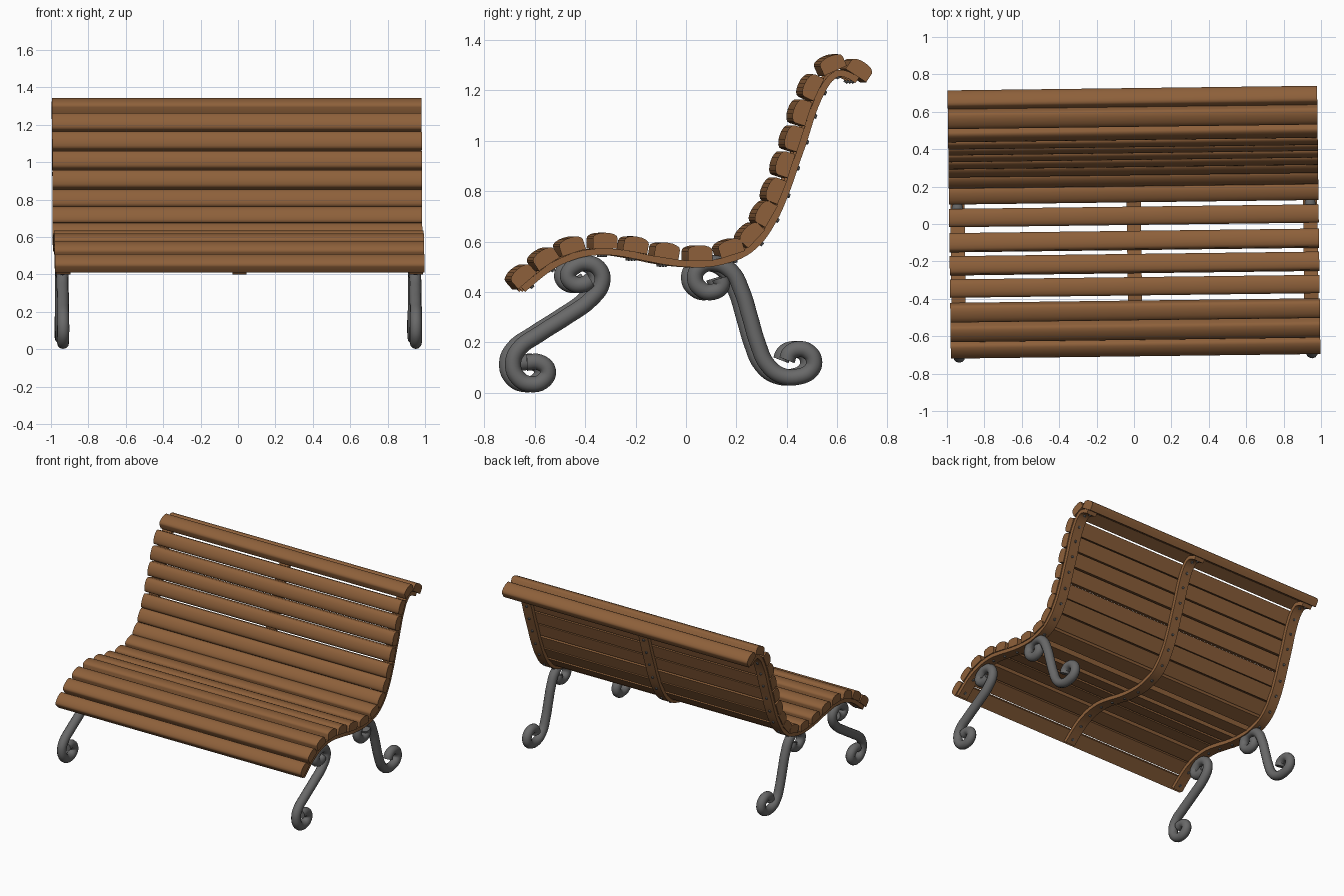
import bpy, bmesh, math
from mathutils import Vector

if "Cube" in bpy.data.objects:
    bpy.data.objects.remove(bpy.data.objects["Cube"])

TURN = 0.0125          # slight turn of the whole bench about z
HALF = 0.988           # half length of a slat
SLAT_W, SLAT_T, RAIL_T = 0.098, 0.052, 0.026


def material(name, rgb):
    m = bpy.data.materials.new(name)
    m.diffuse_color = (*rgb, 1)
    m.use_nodes = True
    m.node_tree.nodes["Principled BSDF"].inputs["Base Color"].default_value = m.diffuse_color
    return m


WOOD = material("brown wood", (0.27, 0.118, 0.043))
IRON = material("grey iron", (0.14, 0.14, 0.14))


def finish(ob, mat, angle=35):
    ob.data.materials.clear()
    ob.data.materials.append(mat)
    ob.rotation_euler.z = TURN
    bpy.ops.object.select_all(action='DESELECT')
    ob.select_set(True)
    bpy.context.view_layer.objects.active = ob
    bpy.ops.object.shade_smooth_by_angle(angle=math.radians(angle))


def prism(name, outline, x0, x1, mat):
    """Closed (y, z) outline extruded along x."""
    bm = bmesh.new()
    a = [bm.verts.new((x0, y, z)) for y, z in outline]
    b = [bm.verts.new((x1, y, z)) for y, z in outline]
    n = len(outline)
    for i in range(n):
        j = (i + 1) % n
        bm.faces.new((a[i], a[j], b[j], b[i]))
    bm.faces.new(a)
    bm.faces.new(b)
    bmesh.ops.recalc_face_normals(bm, faces=bm.faces)
    me = bpy.data.meshes.new(name)
    bm.to_mesh(me)
    bm.free()
    ob = bpy.data.objects.new(name, me)
    bpy.context.collection.objects.link(ob)
    finish(ob, mat)
    return ob


# Slats from front edge to top: y, z of the outer face, tilt in degrees
slats = [
    (-.675, .482, 41), (-.583, .554, 33), (-.472, .605, 18), (-.333, .625, 0),
    (-.206, .609, -10), (-.083, .585, -9), (.044, .575, 0), (.159, .597, 18),
    (.230, .645, 47), (.282, .724, 60), (.321, .812, 68), (.357, .915, 72),
    (.393, 1.018, 72), (.425, 1.121, 72), (.468, 1.224, 64), (.560, 1.325, 24),
    (.690, 1.302, -33)]

joints = []            # under-side centre, tangent and normal of each slat
for i, (y, z, deg) in enumerate(slats):
    t = Vector((math.cos(math.radians(deg)), math.sin(math.radians(deg))))
    n = Vector((-t.y, t.x))
    c = Vector((y, z))
    joints.append((c - n * SLAT_T, t, n))
    # crowned top with rounded shoulders, flat underside
    w = SLAT_W / 2
    shape = [(-w, -SLAT_T), (w, -SLAT_T), (w, -.012), (w * .93, -.003), (w * .72, .004),
             (w * .36, .009), (0, .010), (-w * .36, .009), (-w * .72, .004),
             (-w * .93, -.003), (-w, -.012)]
    prism(f"slat_{i + 1}", [c + t * u + n * v for u, v in shape], -HALF, HALF, WOOD)

# Three bent rails following the undersides of the slats
path = [joints[0][0] - joints[0][1] * .035]
for (p0, t0, _), (p1, t1, _) in zip(joints, joints[1:]):
    d = (p1 - p0).length
    for k in range(5):
        s = k / 5
        path.append(p0 * (2*s**3 - 3*s**2 + 1) + t0 * d * (s**3 - 2*s**2 + s)
                    + p1 * (3*s**2 - 2*s**3) + t1 * d * (s**3 - s**2))
path += [joints[-1][0], joints[-1][0] + joints[-1][1] * .015]
under = []
for i, p in enumerate(path):
    t = (path[min(i + 1, len(path) - 1)] - path[max(i - 1, 0)]).normalized()
    under.append(p - Vector((-t.y, t.x)) * RAIL_T)
RAIL_X = {"left": -.943, "middle": 0, "right": .943}
for side, x in RAIL_X.items():
    prism(f"{side}_rail", path + under[::-1], x - .038, x + .038, WOOD)

# Bolt heads under the rails, one per slat
bm = bmesh.new()
for x in RAIL_X.values():
    for p, t, n in joints:
        c = p - n * (RAIL_T + .002)
        axis = Vector((0, n.x, n.y))
        mat = axis.to_track_quat('Z', 'Y').to_matrix().to_4x4()
        mat.translation = (x, c.x, c.y)
        bmesh.ops.create_cone(bm, cap_ends=True, segments=10, radius1=.008,
                              radius2=.010, depth=.012, matrix=mat)
me = bpy.data.meshes.new("bolts")
bm.to_mesh(me)
bm.free()
bolts = bpy.data.objects.new("bolts", me)
bpy.context.collection.objects.link(bolts)
finish(bolts, IRON)

# Scrolled iron legs
front_leg = [
    (-.643, .119), (-.595, .121), (-.560, .089), (-.575, .050), (-.627, .034),
    (-.679, .060), (-.698, .117), (-.675, .173), (-.595, .232), (-.488, .300),
    (-.389, .371), (-.345, .435), (-.353, .486), (-.401, .514), (-.452, .502),
    (-.480, .466), (-.460, .434), (-.417, .430), (-.389, .446)]
rear_leg = [
    (.123, .454), (.131, .427), (.095, .400), (.048, .411), (.024, .454),
    (.044, .498), (.099, .514), (.167, .482), (.210, .403), (.242, .300),
    (.274, .192), (.310, .113), (.365, .069), (.440, .065), (.488, .093),
    (.496, .129), (.476, .161), (.437, .173), (.400, .157), (.389, .129)]


def leg(name, pts, x):
    cu = bpy.data.curves.new(name, 'CURVE')
    cu.dimensions = '3D'
    cu.bevel_depth = .032
    cu.bevel_resolution = 4
    cu.resolution_u = 5
    cu.use_fill_caps = True
    sp = cu.splines.new('BEZIER')
    sp.bezier_points.add(len(pts) - 1)
    for bp, (y, z) in zip(sp.bezier_points, pts):
        bp.co = (x, y, z)
        bp.handle_left_type = bp.handle_right_type = 'AUTO'
    ob = bpy.data.objects.new(name, cu)
    bpy.context.collection.objects.link(ob)
    bpy.ops.object.select_all(action='DESELECT')
    ob.select_set(True)
    bpy.context.view_layer.objects.active = ob
    bpy.ops.object.convert(target='MESH')
    finish(bpy.context.view_layer.objects.active, IRON, 50)


for side, x in (("left", -.943), ("right", .943)):
    leg(f"{side}_front_leg", front_leg, x)
    leg(f"{side}_rear_leg", rear_leg, x)
